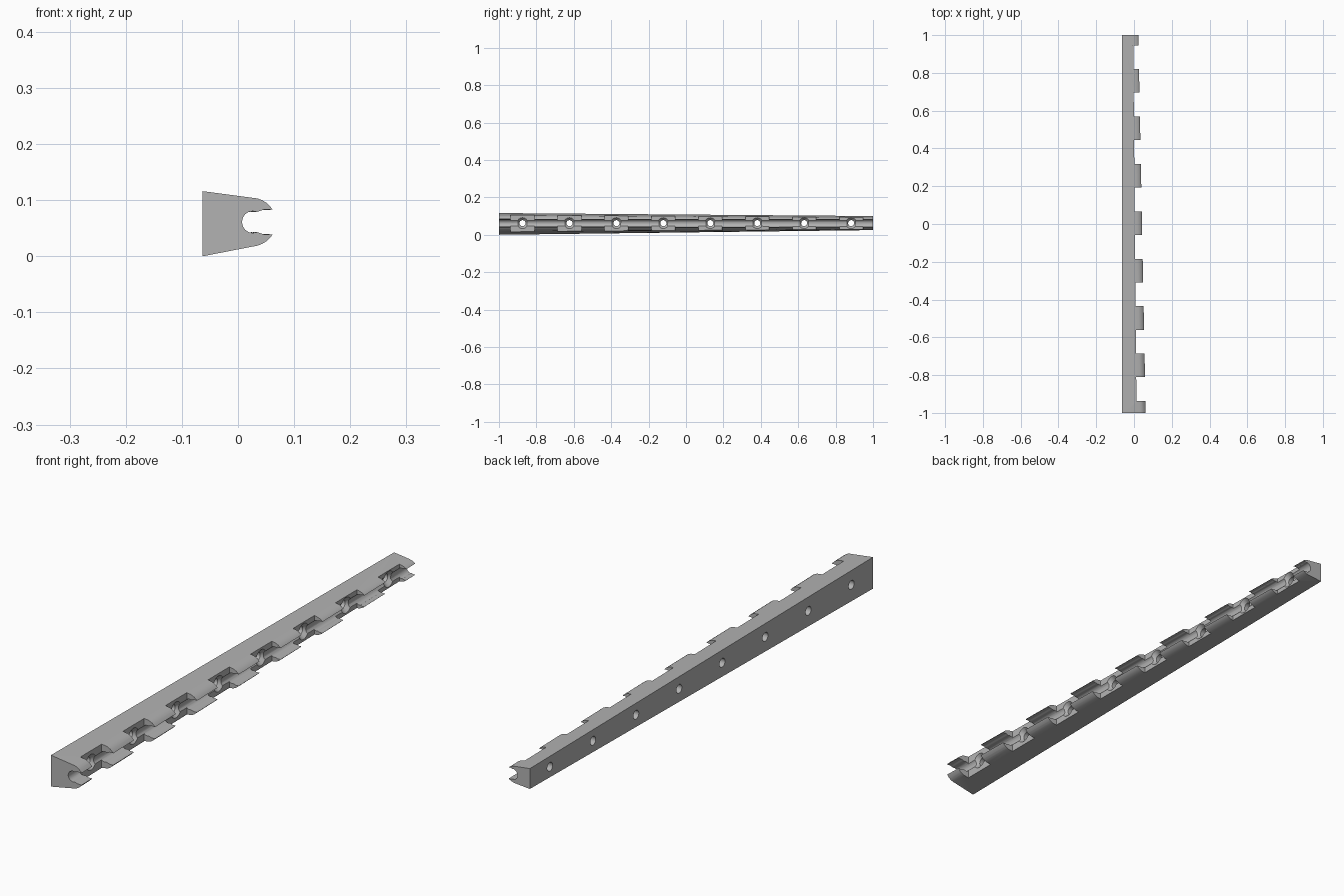
import bpy, bmesh
from mathutils import Matrix, Vector

old = bpy.data.objects.get("Cube")
if old:
    bpy.data.objects.remove(old, do_unlink=True)

AXIS_Z = 0.061
HOLES = [-0.874 + 0.251 * i for i in range(8)]

grey = bpy.data.materials.new("plain_grey")
grey.use_nodes = True
grey.diffuse_color = (0.45, 0.45, 0.45, 1)
grey.node_tree.nodes["Principled BSDF"].inputs["Base Color"].default_value = grey.diffuse_color


def loft(bm, start, y0, end, y1):
    """Closed solid between two (x, z) outlines with matching points."""
    a = [bm.verts.new((x, y0, z)) for x, z in start]
    b = [bm.verts.new((x, y1, z)) for x, z in end]
    bm.faces.new(a)
    bm.faces.new(b[::-1])
    for i in range(len(a)):
        j = (i + 1) % len(a)
        bm.faces.new((a[i], a[j], b[j], b[i]))


def make_object(name, bm):
    bmesh.ops.recalc_face_normals(bm, faces=bm.faces)
    mesh = bpy.data.meshes.new(name)
    bm.to_mesh(mesh)
    bm.free()
    mesh.materials.append(grey)
    obj = bpy.data.objects.new(name, mesh)
    bpy.context.collection.objects.link(obj)
    return obj


def clip_outline(top, bottom, jaw):
    """Mirror the upper jaw about the channel axis and add the back corners."""
    back = -0.063
    upper = [(x, AXIS_Z + h) for x, h in jaw]
    lower = [(x, AXIS_Z - h) for x, h in reversed(jaw[:-1])]
    return [(back, top)] + upper + lower + [(back, bottom)]


# Tapering rail with a snap-in channel along its open side
wide_jaw = [(.035, .042), (.043, .039), (.051, .034), (.058, .027), (.062, .022),
            (.046, .022), (.040, .020), (.034, .018), (.026, .0195), (.019, .018),
            (.013, .014), (.009, .008), (.007, 0)]
slim_jaw = [(0, .031), (.007, .029), (.013, .027), (.019, .024), (.023, .0205),
            (.015, .021), (.011, .020), (.008, .0185), (.003, .0195), (-.002, .018),
            (-.007, .014), (-.011, .008), (-.012, 0)]
bm = bmesh.new()
loft(bm, clip_outline(.116, 0, wide_jaw), -1, clip_outline(.100, .025, slim_jaw), 1)
rail = make_object("clip_rail", bm)


# Notches between the jaws
def notch_outline(y):
    x = 0.0045 - 0.009 * y
    return [(x, -0.1), (0.2, -0.1), (0.2, 0.3), (x, 0.3)]


notches = bmesh.new()
for y in HOLES:
    loft(notches, notch_outline(y - 0.063), y - 0.063, notch_outline(y + 0.063), y + 0.063)

# Screw holes and their countersinks
shafts, sinks = bmesh.new(), bmesh.new()
for y in HOLES:
    floor = 0.0045 - 0.009 * y
    for target, r1, r2, depth, x in ((shafts, .016, .016, .4, 0), (sinks, .016, .030, .016, floor - .007)):
        place = Matrix.Translation(Vector((x, y, AXIS_Z + 0.001))) @ Matrix.Rotation(1.5707963, 4, "Y")
        bmesh.ops.create_cone(target, cap_ends=True, segments=32, radius1=r1,
                              radius2=r2, depth=depth, matrix=place)

cutters = [make_object(n, b) for n, b in
           (("notch_cutter", notches), ("sink_cutter", sinks), ("shaft_cutter", shafts))]
for cutter in cutters:
    cutter.hide_render = True
    cut = rail.modifiers.new(cutter.name, "BOOLEAN")
    cut.operation = "DIFFERENCE"
    cut.solver = "EXACT"
    cut.object = cutter

# Bake the cuts and tidy up
graph = bpy.context.evaluated_depsgraph_get()
rail_mesh = bpy.data.meshes.new_from_object(rail.evaluated_get(graph))
rail.modifiers.clear()
rail.data = rail_mesh
rail_mesh.materials.clear()
rail_mesh.materials.append(grey)
for cutter in cutters:
    bpy.data.objects.remove(cutter, do_unlink=True)

bpy.ops.object.select_all(action="DESELECT")
rail.select_set(True)
bpy.context.view_layer.objects.active = rail
bpy.ops.object.shade_smooth_by_angle(angle=0.6)
